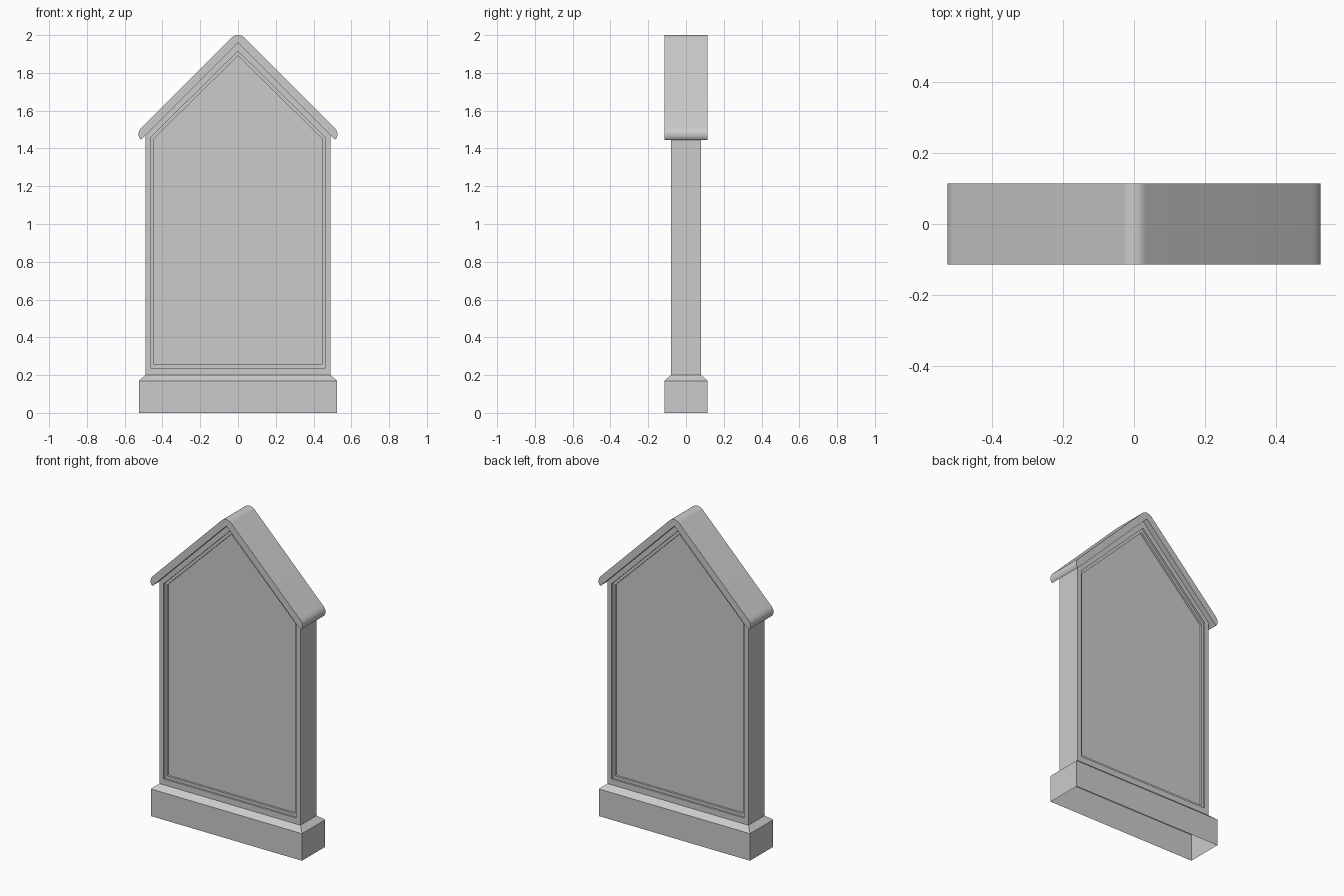
import bpy, bmesh, math

if "Cube" in bpy.data.objects:
    bpy.data.objects.remove(bpy.data.objects["Cube"])


def finish(bm, name, smooth=False):
    bmesh.ops.recalc_face_normals(bm, faces=bm.faces)
    mesh = bpy.data.meshes.new(name)
    bm.to_mesh(mesh)
    bm.free()
    ob = bpy.data.objects.new(name, mesh)
    bpy.context.collection.objects.link(ob)
    if smooth:
        bpy.ops.object.select_all(action='DESELECT')
        ob.select_set(True)
        bpy.context.view_layer.objects.active = ob
        bpy.ops.object.shade_smooth_by_angle(angle=math.radians(35))
    return ob


def bridge(bm, a, b, sides=None):
    n = len(a)
    for i in (range(n) if sides is None else sides):
        j = (i + 1) % n
        bm.faces.new((a[i], a[j], b[j], b[i]))


# Plinth: shell with a sloped shoulder, open underneath
bm = bmesh.new()
rings = []
for hx, hy, z in ((0.525, 0.115, 0), (0.525, 0.115, 0.17), (0.49, 0.08, 0.2)):
    rings.append([bm.verts.new((sx * hx, sy * hy, z))
                  for sx, sy in ((-1, -1), (1, -1), (1, 1), (-1, 1))])
for a, b in zip(rings, rings[1:]):
    bridge(bm, a, b)
finish(bm, "plinth")

# Gabled slab with a stepped recessed panel on front and back
OUTER = (0.49, 0.2, 1.472, 1.96)      # half width, bottom, eave, apex
FRAME = (0.46, 0.237, 1.461, 1.915)
PANEL = (0.445, 0.255, 1.452, 1.89)
STEPS = ((OUTER, 0.08), (FRAME, 0.08), (FRAME, 0.068), (PANEL, 0.068), (PANEL, 0.055))
bm = bmesh.new()
outlines = []
for side in (-1, 1):
    rings = []
    for (w, zb, ze, za), y in STEPS:
        rings.append([bm.verts.new((x, side * y, z)) for x, z in
                      ((-w, zb), (w, zb), (w, ze), (0, za), (-w, ze))])
    for a, b in zip(rings, rings[1:]):
        bridge(bm, a, b)
    bm.faces.new(rings[-1])
    outlines.append(rings[0])
bridge(bm, *outlines, sides=(1, 4))   # the two upright side walls
finish(bm, "slab")

# Roof: rounded ridge and curled eaves, extruded front to back
r = 0.048
right = [(r * math.sin(math.radians(a)), 2 - r + r * math.cos(math.radians(a)))
         for a in (9, 18, 27, 36, 45)]
right += [(0.505, 1.515), (0.514, 1.506), (0.521, 1.496), (0.525, 1.486),
          (0.527, 1.475), (0.525, 1.462), (0.521, 1.453), (0.515, 1.446), (0.49, 1.47)]
profile = [(0, 2.0)] + right + [(0, 1.96)] + [(-x, z) for x, z in reversed(right)]
bm = bmesh.new()
ends = [[bm.verts.new((x, y, z)) for x, z in profile] for y in (-0.115, 0.115)]
bridge(bm, *ends)
for end in ends:
    bm.faces.new(end)
finish(bm, "roof", smooth=True)
